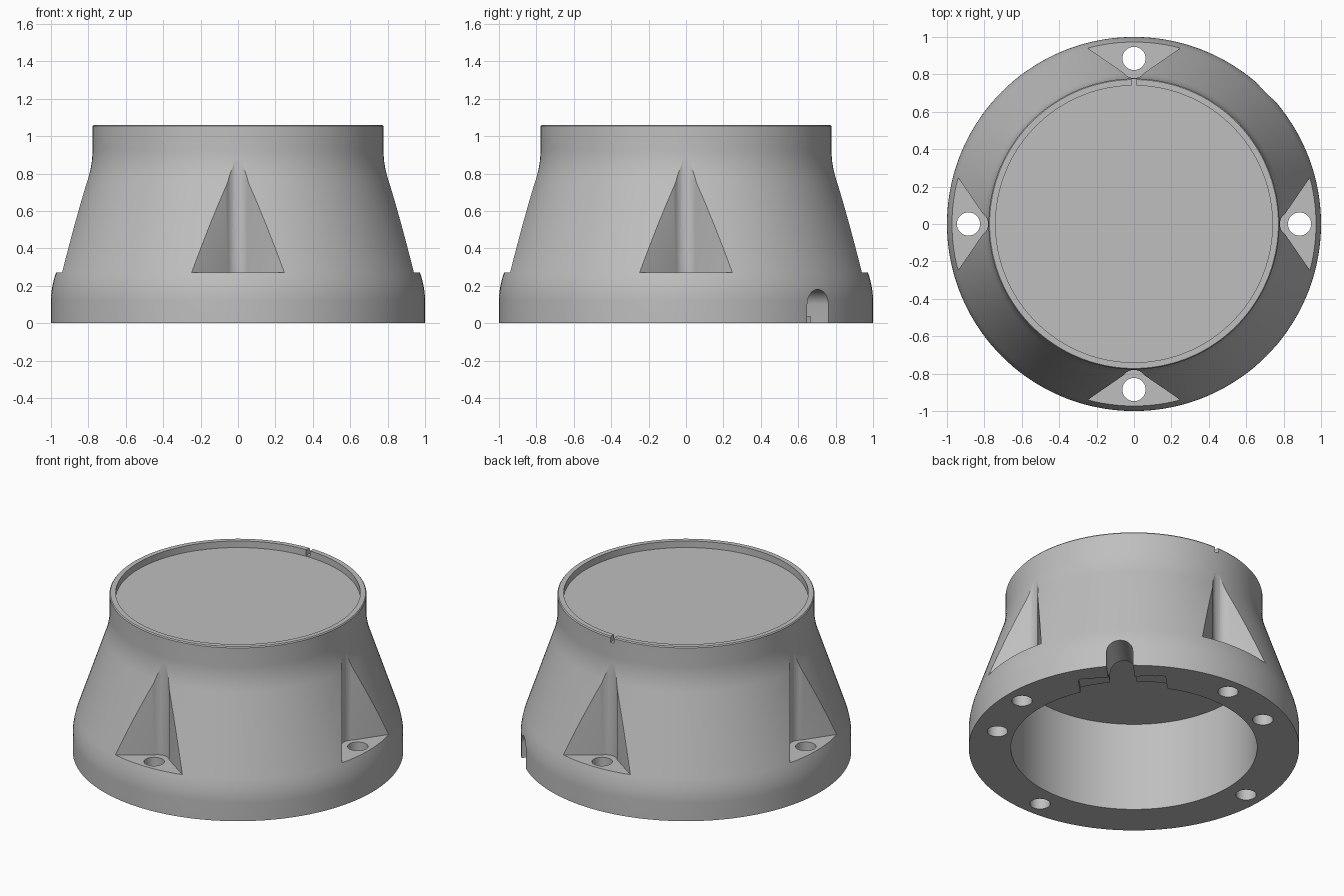
import bpy, bmesh, math
from mathutils import Matrix, Vector

if "Cube" in bpy.data.objects:
    bpy.data.objects.remove(bpy.data.objects["Cube"], do_unlink=True)

grey = bpy.data.materials.new("plain_grey")
grey.use_nodes = True
colour = (0.52, 0.52, 0.52, 1)
grey.diffuse_color = colour
grey.node_tree.nodes["Principled BSDF"].inputs["Base Color"].default_value = colour


def make_object(name, bm):
    bmesh.ops.recalc_face_normals(bm, faces=bm.faces[:])
    mesh = bpy.data.meshes.new(name)
    bm.to_mesh(mesh)
    bm.free()
    obj = bpy.data.objects.new(name, mesh)
    bpy.context.collection.objects.link(obj)
    return obj


def bend(a, corner, b, steps=10):
    """Curved blend between two straight runs of the profile."""
    a, corner, b = Vector(a), Vector(corner), Vector(b)
    ts = [i / steps for i in range(steps + 1)]
    return [tuple(a * (1 - t) ** 2 + corner * 2 * t * (1 - t) + b * t * t) for t in ts]


def lathe(name, profile, segments=144):
    bm = bmesh.new()
    verts = [bm.verts.new((r, 0, z)) for r, z in profile]
    edges = [bm.edges.new(pair) for pair in zip(verts, verts[1:])]
    bmesh.ops.spin(bm, geom=verts + edges, axis=(0, 0, 1), cent=(0, 0, 0),
                   angle=math.tau, steps=segments, use_duplicate=False)
    bmesh.ops.remove_doubles(bm, verts=bm.verts[:], dist=1e-4)
    bmesh.ops.dissolve_degenerate(bm, edges=bm.edges[:], dist=1e-5)
    return make_object(name, bm)


def prism(name, points, start, end, matrix):
    """Extrude a flat outline from start to end along local z, then place it."""
    bm = bmesh.new()
    face = bm.faces.new([bm.verts.new((x, y, start)) for x, y in points])
    top = bmesh.ops.extrude_face_region(bm, geom=[face])["geom"]
    moved = [v for v in top if isinstance(v, bmesh.types.BMVert)]
    bmesh.ops.translate(bm, verts=moved, vec=(0, 0, end - start))
    bmesh.ops.transform(bm, matrix=matrix, verts=bm.verts[:])
    cutter = make_object(name, bm)
    cutter.hide_render = True
    return cutter


def arc(cx, cy, radius, start, end, steps):
    angles = [math.radians(start + (end - start) * i / steps) for i in range(steps + 1)]
    return [(cx + radius * math.cos(a), cy + radius * math.sin(a)) for a in angles]


def turn(degrees):
    return Matrix.Rotation(math.radians(degrees), 4, "Z")


def hole(name, radial, tangential, radius, depth, degrees):
    outline = arc(radial, tangential, radius, 0, 360, 32)[:-1]
    return prism(name, outline, -0.1, depth, turn(degrees))


# Turned body: dished top, neck, flared skirt, foot and open cavity
profile = [(0, 1.016), (0.74, 1.016), (0.74, 1.06), (0.772, 1.06), (0.7775, 1.053)]
profile += bend((0.7775, 0.93), (0.7775, 0.85), (0.804, 0.77))
profile += bend((0.973, 0.27), (1, 0.19), (1, 0.12))
profile += [(1, 0), (0.745, 0), (0.745, 0.594), (0, 0.594)]
body = lathe("housing_body", profile)
cutters = []

# Four wedge pockets with a rounded root, each with a through bolt hole
wedge = [(1.045, -0.40)] + arc(0.85, 0, 0.07, 235, 125, 12) + [(1.045, 0.40)]
for quarter in range(4):
    cutters.append(prism("pocket_cutter", wedge, 0.27, 1.0, turn(quarter * 90)))
    cutters.append(hole("bolt_hole_cutter", 0.885, 0, 0.062, 0.4, quarter * 90))

# Cable slot with arched roof running out through the foot
slot_angle = 45
arch = [(0.08, -0.1)] + arc(0, 0.10, 0.08, 0, 180, 16) + [(-0.08, -0.1)]
radial_frame = Matrix(((0, 0, 1, 0), (1, 0, 0, 0), (0, 1, 0, 0), (0, 0, 0, 1)))
cutters.append(prism("cable_slot_cutter", arch, 0.6, 1.1, turn(slot_angle) @ radial_frame))

# Shallow clamp recess across the slot, with two screw holes
recess = [(0.6, -0.265), (0.84, -0.265), (0.86, -0.245),
          (0.86, 0.245), (0.84, 0.265), (0.6, 0.265)]
cutters.append(prism("clamp_recess_cutter", recess, -0.1, 0.035, turn(slot_angle)))
for side in (-1, 1):
    cutters.append(hole("screw_hole_cutter", 0.81, side * 0.2, 0.014, 0.15, slot_angle))
    # Blind holes in the underside
    cutters.append(hole("blind_hole_cutter", 0.85, 0, 0.062, 0.2, slot_angle + side * 71.5))

# Small index notch through the rim at the back
notch = [(0.7, -0.014), (0.85, -0.014), (0.85, 0.014), (0.7, 0.014)]
cutters.append(prism("rim_notch_cutter", notch, 1.022, 1.2, turn(90)))

# Cut everything out of the body
bpy.ops.object.select_all(action="DESELECT")
bpy.context.view_layer.objects.active = body
body.select_set(True)
for cutter in cutters:
    mod = body.modifiers.new("cut", "BOOLEAN")
    mod.operation = "DIFFERENCE"
    mod.solver = "EXACT"
    mod.object = cutter
    bpy.ops.object.modifier_apply(modifier=mod.name)
    bpy.data.objects.remove(cutter, do_unlink=True)

body.data.materials.clear()
body.data.materials.append(grey)
bpy.ops.object.shade_smooth_by_angle(angle=math.radians(25))
